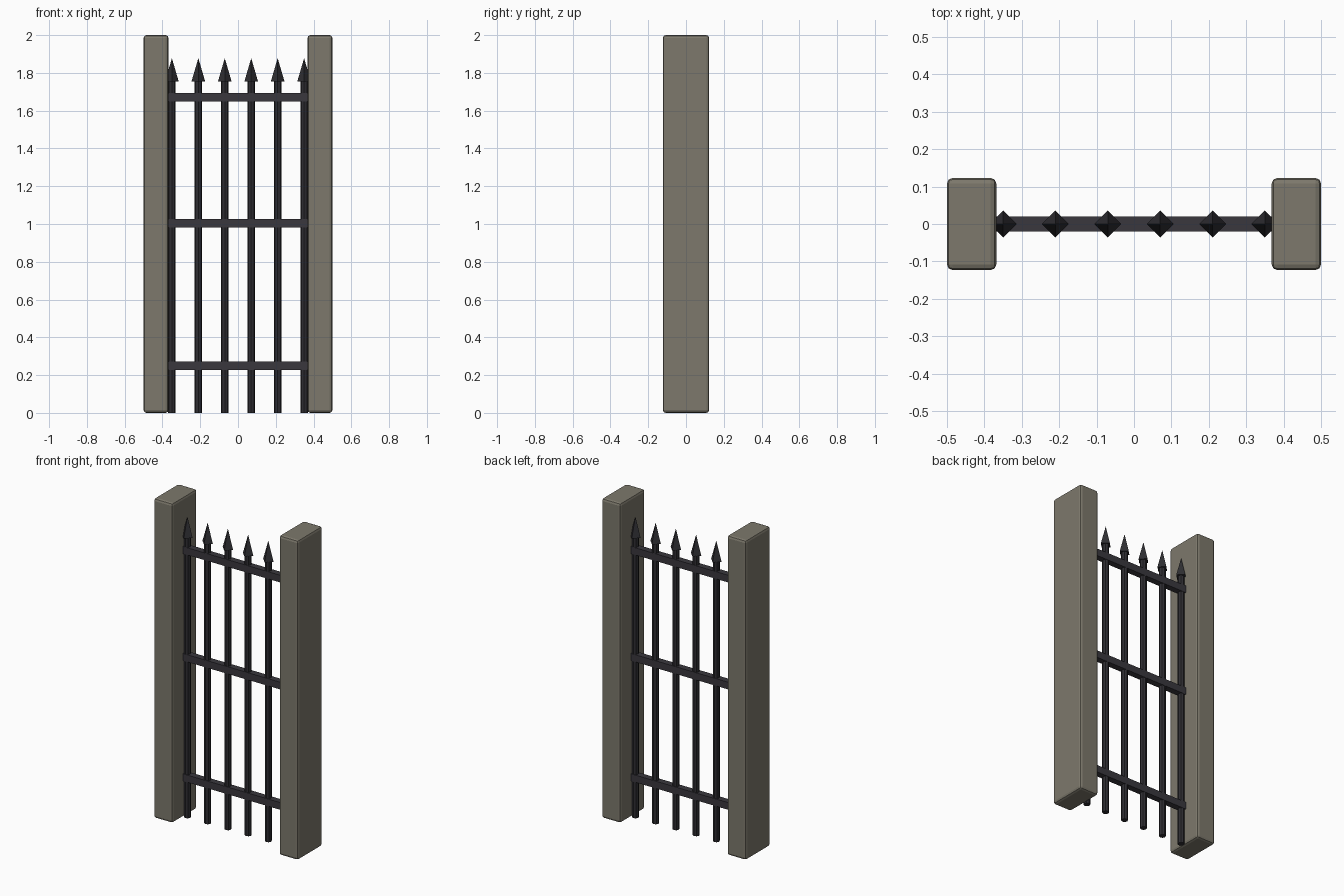
import bpy, math

if "Cube" in bpy.data.objects:
    bpy.data.objects.remove(bpy.data.objects["Cube"])

def material(name, rgb):
    m = bpy.data.materials.new(name)
    m.diffuse_color = (*rgb, 1)
    m.use_nodes = True
    m.node_tree.nodes["Principled BSDF"].inputs["Base Color"].default_value = m.diffuse_color
    return m

stone = material("warm grey stone", (0.205, 0.19, 0.15))
iron = material("dark iron", (0.028, 0.027, 0.032))
rail_iron = material("rail iron", (0.042, 0.039, 0.048))

def finish(name, mat):
    o = bpy.context.object
    o.name = name
    o.data.materials.append(mat)
    return o

def box(name, loc, size, mat):
    bpy.ops.mesh.primitive_cube_add(size=1, location=loc)
    o = finish(name, mat)
    o.scale = size
    bpy.ops.object.transform_apply(location=False, rotation=False, scale=True)
    return o

# Stone pillars with softened edges
for side, label in ((-1, "left"), (1, "right")):
    p = box(label + "_pillar", (side * 0.434, 0, 1), (0.132, 0.246, 2), stone)
    b = p.modifiers.new("bevel", "BEVEL")
    b.width, b.segments = 0.015, 2

# Horizontal rails
for label, z in (("lower", 0.25), ("middle", 1.003), ("upper", 1.672)):
    box(label + "_rail", (0, 0, z), (0.74, 0.04, 0.045), rail_iron)

# Upright bars with four-sided spear tips
for i in range(6):
    x = -0.35 + 0.14 * i
    bpy.ops.mesh.primitive_cylinder_add(vertices=8, radius=0.02, depth=1.76,
                                        location=(x, 0, 0.88))
    finish(f"bar_{i + 1}", iron)
    bpy.ops.mesh.primitive_cone_add(vertices=4, radius1=0.036, radius2=0, depth=0.123,
                                    location=(x, 0, 1.8165))
    finish(f"spear_tip_{i + 1}", iron)
